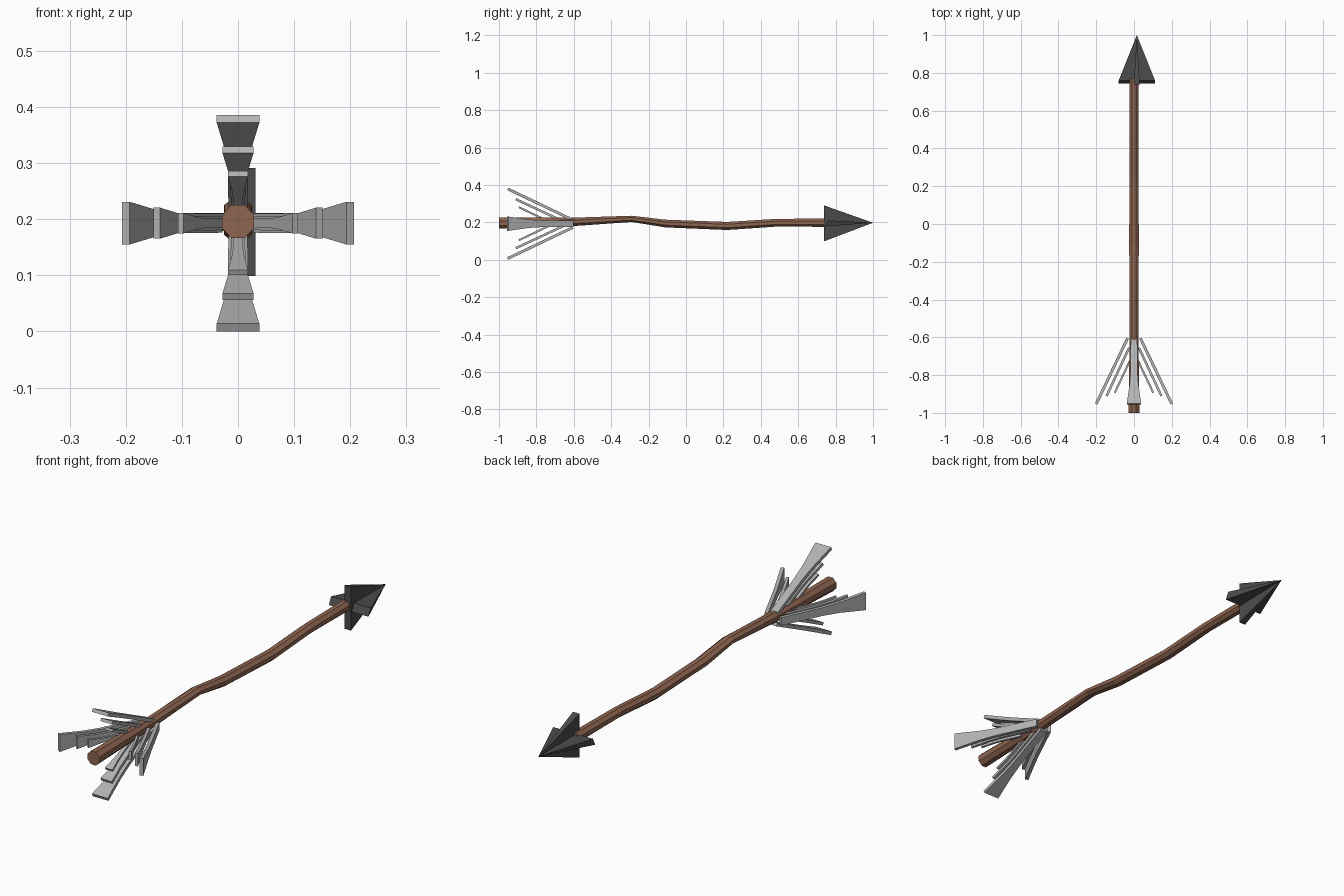
import bpy, bmesh, math
from mathutils import Vector

if "Cube" in bpy.data.objects:
    bpy.data.objects.remove(bpy.data.objects["Cube"])


def material(name, color):
    m = bpy.data.materials.new(name)
    m.diffuse_color = color
    m.use_nodes = True
    m.node_tree.nodes["Principled BSDF"].inputs["Base Color"].default_value = m.diffuse_color
    return m


def build(name, rings, mat, tip=None):
    """Skin a list of equal-length rings, capped or closed to a tip."""
    bm = bmesh.new()
    loops = [[bm.verts.new(p) for p in r] for r in rings]
    n = len(loops[0])
    for a, b in zip(loops, loops[1:]):
        for i in range(n):
            bm.faces.new((a[i], a[(i + 1) % n], b[(i + 1) % n], b[i]))
    bm.faces.new(loops[0])
    if tip:
        t = bm.verts.new(tip)
        for i in range(n):
            bm.faces.new((loops[-1][i], loops[-1][(i + 1) % n], t))
    else:
        bm.faces.new(loops[-1])
    bmesh.ops.recalc_face_normals(bm, faces=bm.faces)
    me = bpy.data.meshes.new(name)
    bm.to_mesh(me)
    bm.free()
    me.materials.append(mat)
    ob = bpy.data.objects.new(name, me)
    bpy.context.collection.objects.link(ob)
    return ob


wood = material("wood", (0.27, 0.13, 0.08, 1))
iron = material("iron", (0.07, 0.07, 0.07, 1))
feather = material("feather", (0.45, 0.45, 0.45, 1))

# Crooked octagonal shaft: y, z centre, x radius, z radius
path = [(-1, 0.196, 0.029, 0.030), (-0.6, 0.203, 0.024, 0.023),
        (-0.29, 0.219, 0.025, 0.017), (-0.11, 0.194, 0.026, 0.021),
        (0.22, 0.181, 0.025, 0.022), (0.48, 0.198, 0.024, 0.021),
        (0.77, 0.199, 0.024, 0.023)]
angles = [math.radians(22.5 + 45 * i) for i in range(8)]
build("shaft", [[(1.06 * rx * math.cos(a), y, z + 1.06 * rz * math.sin(a)) for a in angles]
                for y, z, rx, rz in path], wood)

# Arrowhead: two crossed blades tapering to one point
cx, cz = 0.015, 0.195
tip = (cx, 1.0, 0.198)
build("head_blade_vertical",
      [[(cx + sx * 0.016, 0.738, cz + sz * 0.096)
        for sx, sz in ((-1, -1), (1, -1), (1, 1), (-1, 1))]], iron, tip)
build("head_blade_horizontal",
      [[(cx + sx * 0.096, 0.752 + sz * 0.008, cz + sz * 0.016)
        for sx, sz in ((-1, -1), (1, -1), (1, 1), (-1, 1))]], iron, tip)

# Fletching: three nested flared vanes on each of four sides
PROFILE = [(0, 0.017), (0.5, 0.018), (0.7, 0.023), (1, 0.038)]
VANES = [(1.0, -0.605, -0.953, 0.020, 0.186),
         (0.73, -0.655, -0.910, 0.012, 0.131),
         (0.48, -0.725, -0.893, 0.008, 0.088)]
SIDES = {"top": (0, 1), "right": (1, 0), "bottom": (0, -1), "left": (-1, 0)}
for side, (dx, dz) in SIDES.items():
    out = Vector((dx, 0, dz))
    across = Vector((dz, 0, -dx))
    center = Vector((0, 0, 0.193))
    extra = 0.014 * abs(dx)
    for k, (s, y0, y1, r0, r1) in enumerate(VANES):
        a = center + out * (r0 + extra) + Vector((0, y0, 0))
        b = center + out * (r1 + extra) + Vector((0, y1, 0))
        normal = (b - a).cross(across).normalized()
        half = 0.0075 * (0.4 + 0.6 * s)
        rings = [[a.lerp(b, t) + across * (u * w * s) + normal * (v * half)
                  for u, v in ((-1, -1), (1, -1), (1, 1), (-1, 1))] for t, w in PROFILE]
        build(f"vane_{side}_{k + 1}", rings, feather)
